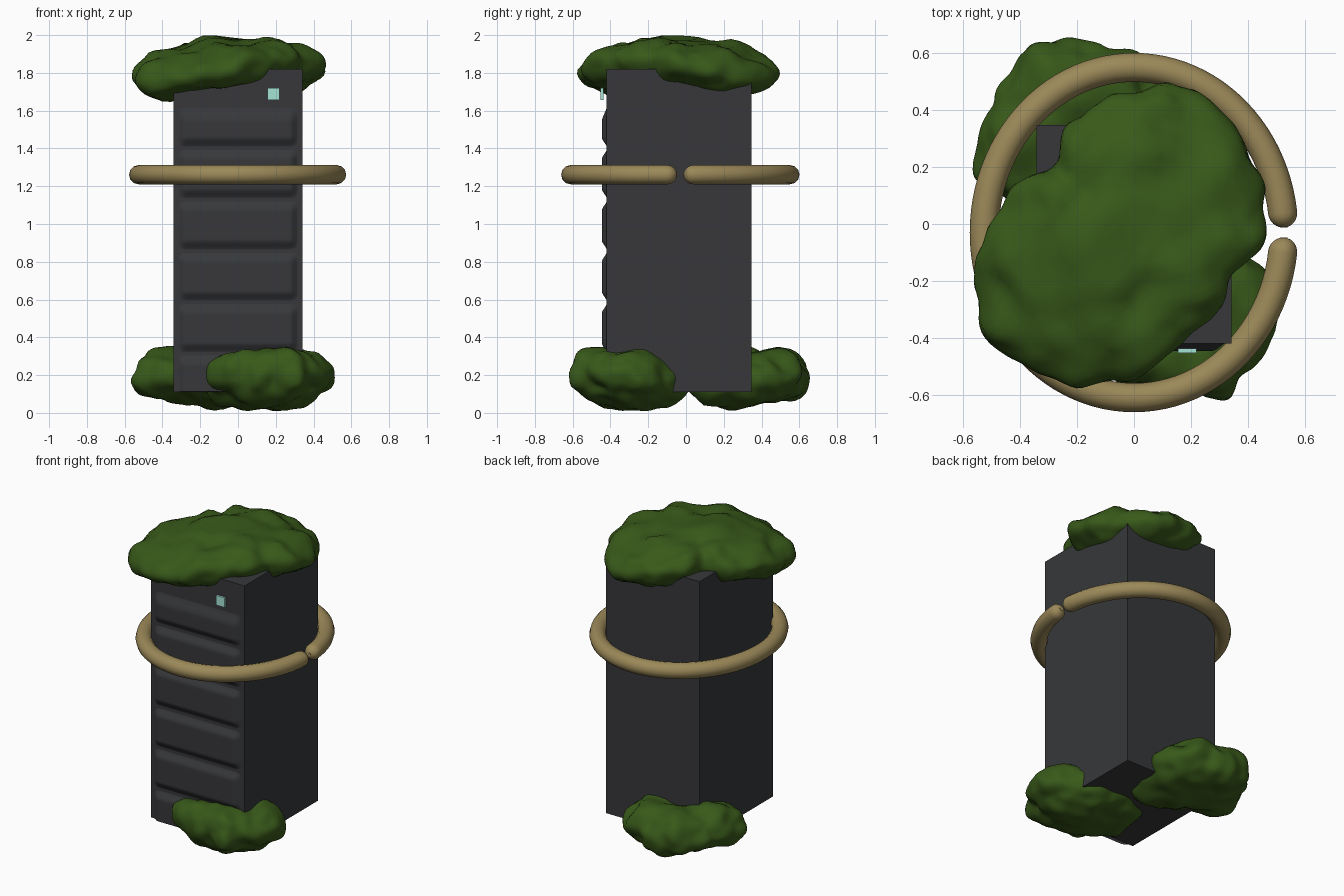
import bpy, bmesh, math
from mathutils import Vector, noise

if "Cube" in bpy.data.objects:
    bpy.data.objects.remove(bpy.data.objects["Cube"], do_unlink=True)


def material(name, rgb):
    mat = bpy.data.materials.new(name)
    mat.use_nodes = True
    mat.diffuse_color = (*rgb, 1)
    shader = mat.node_tree.nodes["Principled BSDF"]
    shader.inputs["Base Color"].default_value = (*rgb, 1)
    shader.inputs["Roughness"].default_value = 0.8
    return mat


STONE = material("dark_stone", (0.038, 0.039, 0.043))
MOSS = material("moss_green", (0.040, 0.100, 0.010))
ROPE = material("tan_ring", (0.33, 0.25, 0.10))
GLOW = material("pale_cyan", (0.38, 0.78, 0.68))


def add_mesh(name, bm, mat):
    mesh = bpy.data.meshes.new(name)
    bm.to_mesh(mesh)
    bm.free()
    mesh.materials.append(mat)
    obj = bpy.data.objects.new(name, mesh)
    bpy.context.collection.objects.link(obj)
    return obj


def smooth(obj, degrees):
    bpy.ops.object.select_all(action="DESELECT")
    obj.select_set(True)
    bpy.context.view_layer.objects.active = obj
    bpy.ops.object.shade_smooth_by_angle(angle=math.radians(degrees))


def ease(low, high, value):
    t = min(1, max(0, (value - low) / (high - low)))
    return t * t * (3 - 2 * t)


def box(name, low, high, mat):
    """Box between two corners."""
    low, high = Vector(low), Vector(high)
    bm = bmesh.new()
    bmesh.ops.create_cube(bm, size=1)
    for v in bm.verts:
        v.co = (low + high) / 2 + v.co * (high - low)
    add_mesh(name, bm, mat)


def moss(name, centre, radii, above, below, seed, bump, droop=0, tilt=(0, 0), blunt=0.25):
    """Lumpy clump whose plan outline follows evenly spaced radii."""
    centre = Vector(centre)
    count = len(radii)
    offset = Vector((seed, seed * 2, seed * 3))
    bm = bmesh.new()
    bmesh.ops.create_icosphere(bm, subdivisions=5, radius=1)
    for v in bm.verts:
        d = v.co.normalized()
        # Blend smoothly between neighbouring outline radii
        turn = (math.atan2(d.y, d.x) / math.tau % 1) * count
        i = int(turn) % count
        f = ease(0, 1, turn % 1)
        reach = radii[i] * (1 - f) + radii[(i + 1) % count] * f
        flat = Vector((d.x, d.y, 0))
        if flat.length > 0:
            flat *= reach * flat.length ** -blunt
        p = flat + Vector((0, 0, d.z * (above if d.z > 0 else below)))
        # Lean the clump and droop the lobes over the two diagonal corners
        p.z += p.x * tilt[0] + p.y * tilt[1] - droop * ((p.x + p.y) ** 2) / 2
        lumps = noise.noise(p * 5 + offset) + 0.45 * noise.noise(p * 11 + offset)
        v.co = centre + p + d * lumps * bump
    smooth(add_mesh(name, bm, MOSS), 60)


# Pillar
box("pillar", (-0.342, -0.42, 0.11), (0.342, 0.347, 1.82), STONE)

# Softly swelling front courses parted by narrow grooves
SPACING, GROOVE, TOP = 0.272, 0.313, 1.63
bm = bmesh.new()
bmesh.ops.create_grid(bm, x_segments=60, y_segments=180, size=0.5)
for v in bm.verts:
    x = v.co.x * 0.66
    z = 0.112 + (v.co.y + 0.5) * (TOP + 0.02 - 0.112)
    from_groove = abs((z - GROOVE + SPACING / 2) % SPACING - SPACING / 2)
    swell = (ease(0.0, 0.06, from_groove) * (1 - ease(0.275, 0.325, abs(x)))
             * (1 - ease(TOP - 0.09, TOP, z)))
    v.co = (x, -0.418 - 0.028 * swell, z)
smooth(add_mesh("front_courses", bm, STONE), 60)

# Small glowing tile floating before the upper front
box("front_tile", (0.155, -0.453, 1.657), (0.22, -0.438, 1.72), GLOW)

# Open ring with rounded ends facing the right side
TUBE, RX, RY, GAP = 0.051, 0.526, 0.58, 0.03
cap = [(1 - math.cos(math.pi / 2 * k / 6)) * 0.09 for k in range(6)]
body = [0.09 + (math.tau - 2 * GAP - 0.18) * k / 96 for k in range(97)]
span = math.tau - 2 * GAP
angles = cap + body + [span - a for a in reversed(cap)]
curve = bpy.data.curves.new("ring", "CURVE")
curve.dimensions = "3D"
curve.bevel_depth = TUBE
curve.bevel_resolution = 4
curve.use_fill_caps = True
path = curve.splines.new("POLY")
path.points.add(len(angles) - 1)
for point, a in zip(path.points, angles):
    point.co = (RX * math.cos(a + GAP), RY * math.sin(a + GAP) - 0.03, 1.261, 1)
    near_end = min(a, span - a, 0.09) / 0.09
    point.radius = max(0.25, math.sqrt(max(0, 1 - (1 - near_end) ** 2)))
curve.materials.append(ROPE)
ring = bpy.data.objects.new("ring", curve)
bpy.context.collection.objects.link(ring)
bpy.ops.object.select_all(action="DESELECT")
ring.select_set(True)
bpy.context.view_layer.objects.active = ring
bpy.ops.object.convert(target="MESH")
smooth(bpy.context.view_layer.objects.active, 50)

# Moss cap draped over two opposite corners, and clumps at the foot
moss("top_moss", (-0.05, -0.03, 1.857),
     [0.50, 0.54, 0.55, 0.55, 0.50, 0.42, 0.33, 0.42,
      0.47, 0.56, 0.59, 0.57, 0.51, 0.44, 0.43, 0.41],
     0.122, 0.155, 3.1, 0.045, 0.28, (0.04, 0), 0.4)
moss("front_foot_moss", (0.18, -0.30, 0.18),
     [0.33, 0.31, 0.29, 0.30, 0.30, 0.33, 0.38, 0.37,
      0.38, 0.37, 0.35, 0.30, 0.28, 0.35, 0.31, 0.32],
     0.165, 0.15, 7.4, 0.05, 0, (0, -0.1))
moss("back_foot_moss", (-0.22, 0.33, 0.19),
     [0.36, 0.38, 0.37, 0.33, 0.32, 0.32, 0.28, 0.31,
      0.34, 0.36, 0.32, 0.31, 0.33, 0.36, 0.43, 0.38],
     0.15, 0.145, 5.7, 0.05)
